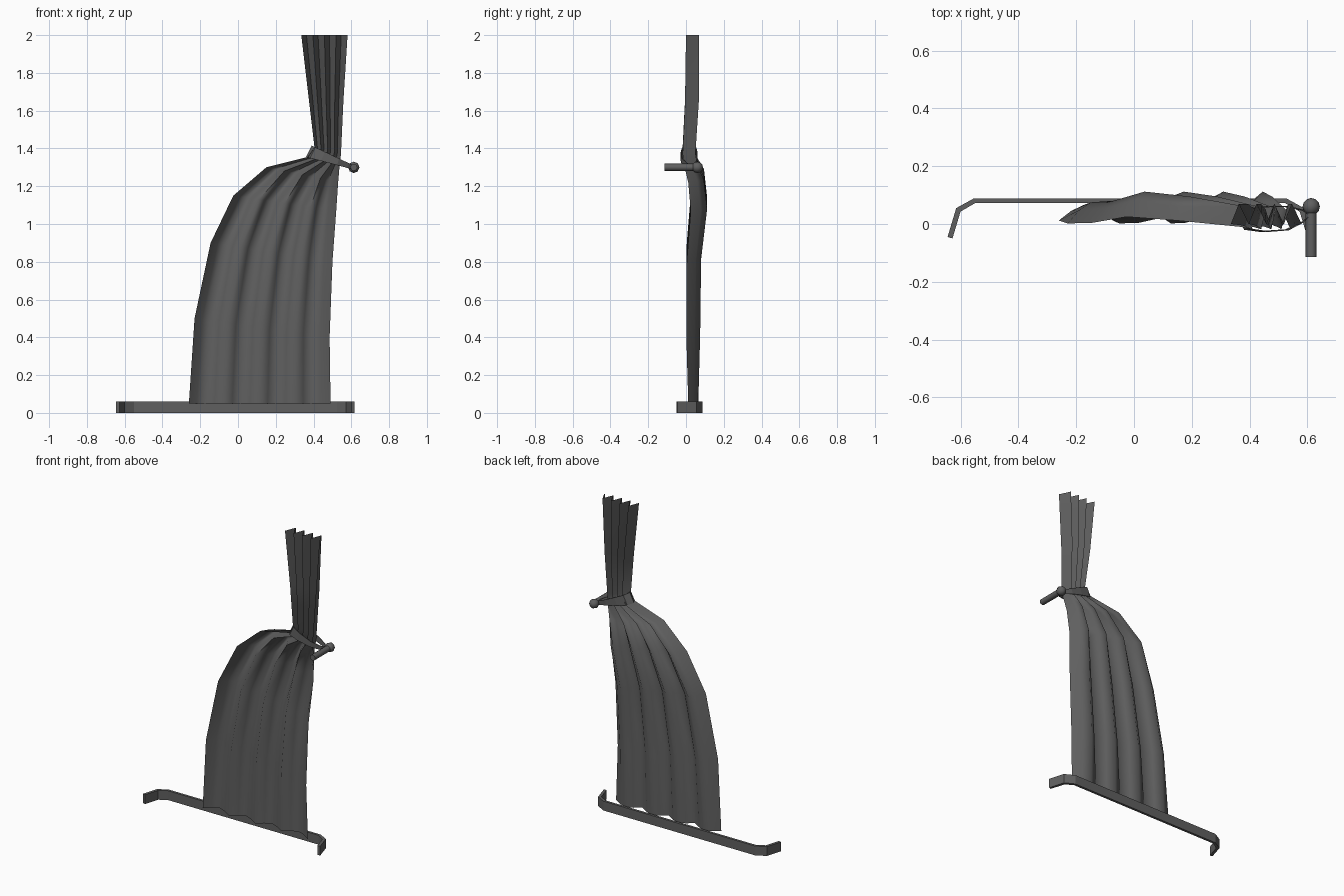
import bpy, bmesh, math
from mathutils import Matrix

cube = bpy.data.objects.get("Cube")
if cube:
    bpy.data.objects.remove(cube)

GREY = (0.115, 0.115, 0.115, 1)
mat = bpy.data.materials.new("dark grey")
mat.use_nodes = True
mat.diffuse_color = GREY
bsdf = mat.node_tree.nodes["Principled BSDF"]
bsdf.inputs["Base Color"].default_value = GREY
bsdf.inputs["Roughness"].default_value = 0.9


def finish(bm, name, smooth=None):
    bmesh.ops.recalc_face_normals(bm, faces=bm.faces)
    mesh = bpy.data.meshes.new(name)
    bm.to_mesh(mesh)
    bm.free()
    mesh.materials.append(mat)
    obj = bpy.data.objects.new(name, mesh)
    bpy.context.collection.objects.link(obj)
    if smooth:
        bpy.ops.object.select_all(action='DESELECT')
        obj.select_set(True)
        bpy.context.view_layer.objects.active = obj
        bpy.ops.object.shade_smooth_by_angle(angle=math.radians(smooth))
    return obj


def loft(bm, rows, closed=False):
    """Bridge equal-length rows of points with quads."""
    grid = [[bm.verts.new(p) for p in row] for row in rows]
    for a, b in zip(grid, grid[1:]):
        n = len(a)
        for i in range(n if closed else n - 1):
            j = (i + 1) % n
            bm.faces.new((a[i], a[j], b[j], b[i]))
    return grid


# Pleated curtain: (left x, left z, right x, right z, front y, back y, roundness)
ROWS = [
    (-0.26, 0.05, 0.49, 0.05, 0.012, 0.065, 0.6),
    (-0.23, 0.50, 0.485, 0.40, 0.002, 0.075, 0.6),
    (-0.145, 0.90, 0.50, 0.80, 0.004, 0.08, 0.6),
    (-0.025, 1.15, 0.52, 1.07, 0.025, 0.112, 0.6),
    (0.15, 1.30, 0.53, 1.22, 0.012, 0.095, 0.4),
    (0.37, 1.355, 0.538, 1.31, -0.01, 0.06, 0.1),
    (0.405, 1.405, 0.545, 1.37, -0.018, 0.05, 0),
    (0.375, 1.66, 0.558, 1.65, -0.005, 0.068, 0),
    (0.335, 2.00, 0.58, 2.00, 0.00, 0.07, 0),
]
FOLDS = 4
CREST = 0.45


def pleat_row(xl, zl, xr, zr, front, back, roundness):
    # Gathered folds are a plain zigzag; loose folds bulge to the back
    row = []
    for i in range(FOLDS * 4 + 1):
        k, step = divmod(i, 4)
        t = (0, CREST / 2, CREST, (1 + CREST) / 2)[step]
        ridge = (0, 0.5, 1, 0.5)[step]
        bulge = math.sin(ridge * math.pi / 2)
        depth = ridge + (bulge - ridge) * roundness
        u = (k + t) / FOLDS
        row.append((xl + (xr - xl) * u, front + (back - front) * depth,
                    zl + (zr - zl) * u))
    return row


bm = bmesh.new()
loft(bm, [pleat_row(*r) for r in ROWS])
finish(bm, "curtain", 112)

# Bottom rail: a flat bar bent forward at both ends
OUTER = [(-0.645, -0.045), (-0.615, 0.055), (-0.555, 0.088),
         (0.528, 0.088), (0.588, 0.055), (0.618, -0.045)]
INNER = [(-0.628, -0.05), (-0.6, 0.043), (-0.55, 0.072),
         (0.523, 0.072), (0.573, 0.043), (0.601, -0.05)]
bm = bmesh.new()
bars = [[(ox, oy, 0), (ox, oy, 0.06), (ix, iy, 0.06), (ix, iy, 0)]
        for (ox, oy), (ix, iy) in zip(OUTER, INNER)]
grid = loft(bm, bars, closed=True)
bm.faces.new(grid[0])
bm.faces.new(grid[-1])
finish(bm, "bottom_rail")

# Tie band: a ribbon looping round the gather, narrowing towards the hook
LOOP = [(0.61, 0.03), (0.585, 0.005), (0.53, -0.022), (0.45, -0.028), (0.395, -0.02),
        (0.375, 0.015), (0.395, 0.055), (0.46, 0.062), (0.53, 0.062), (0.585, 0.05)]
bm = bmesh.new()
low, high = [], []
for x, y in LOOP:
    f = (0.61 - x) / 0.235
    z = 1.3 + 0.085 * f
    half = 0.011 + 0.019 * f
    low.append((x - 0.015 * f, y, z - half))
    high.append((x + 0.015 * f, y, z + half))
loft(bm, [low, high], closed=True)
band = finish(bm, "tie_band")
solid = band.modifiers.new("thickness", 'SOLIDIFY')
solid.thickness = 0.004

# Wall hook: a peg with a ball on its end
bm = bmesh.new()
bmesh.ops.create_cone(bm, cap_ends=True, segments=8, radius1=0.019, radius2=0.019,
                      depth=0.175,
                      matrix=Matrix.Translation((0.613, -0.0275, 1.3))
                      @ Matrix.Rotation(math.pi / 2, 4, 'X'))
finish(bm, "hook_peg", 50)
bm = bmesh.new()
bmesh.ops.create_uvsphere(bm, u_segments=8, v_segments=6, radius=0.03,
                          matrix=Matrix.Translation((0.613, 0.06, 1.3))
                          @ Matrix.Rotation(math.pi / 2, 4, 'X'))
finish(bm, "hook_ball", 50)
